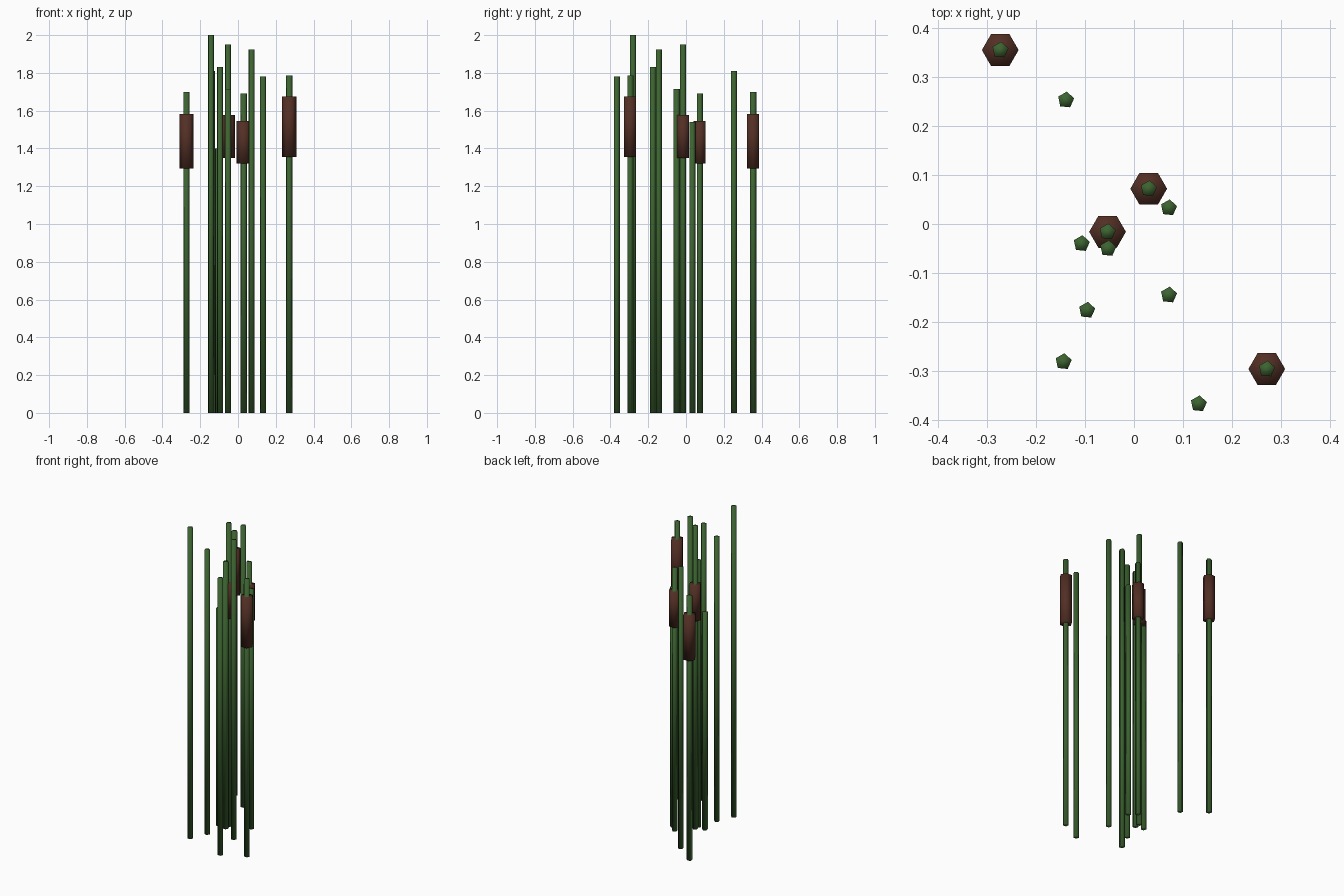
import bpy, math

if "Cube" in bpy.data.objects:
    bpy.data.objects.remove(bpy.data.objects["Cube"])


def material(name, color):
    m = bpy.data.materials.new(name)
    m.diffuse_color = (*color, 1)
    m.use_nodes = True
    m.node_tree.nodes["Principled BSDF"].inputs["Base Color"].default_value = m.diffuse_color
    return m


green = material("reed_green", (0.045, 0.125, 0.03))
brown = material("seed_head_brown", (0.085, 0.028, 0.018))


def prism(name, sides, radius, x, y, z0, z1, turn, mat):
    bpy.ops.mesh.primitive_cylinder_add(
        vertices=sides, radius=radius, depth=z1 - z0,
        location=(x, y, (z0 + z1) / 2), rotation=(0, 0, math.radians(turn)))
    ob = bpy.context.object
    ob.name = name
    ob.data.materials.append(mat)
    bpy.ops.object.shade_smooth()


# Reeds: x, y, height, and seed head bottom and top where there is one
reeds = [
    (-0.273, 0.355, 1.70, (1.295, 1.583)),
    (-0.139, 0.253, 1.81, None),
    (0.030, 0.072, 1.69, (1.32, 1.545)),
    (0.071, 0.033, 1.54, None),
    (-0.054, -0.016, 1.95, (1.35, 1.577)),
    (-0.053, -0.050, 1.715, None),
    (-0.107, -0.040, 1.40, None),
    (0.071, -0.145, 1.925, None),
    (-0.096, -0.176, 1.83, None),
    (-0.144, -0.281, 2.00, None),
    (0.132, -0.367, 1.78, None),
    (0.271, -0.296, 1.785, (1.355, 1.675)),
]

for i, (x, y, h, head) in enumerate(reeds, 1):
    # Five-sided stalk (the cylinder's first vertex points to +y)
    prism(f"stalk_{i}", 5, 0.0172, x, y, 0, h, -6, green)
    if head:
        # Six-sided seed head around the stalk
        prism(f"seed_head_{i}", 6, 0.0375, x, y, *head, 30, brown)
